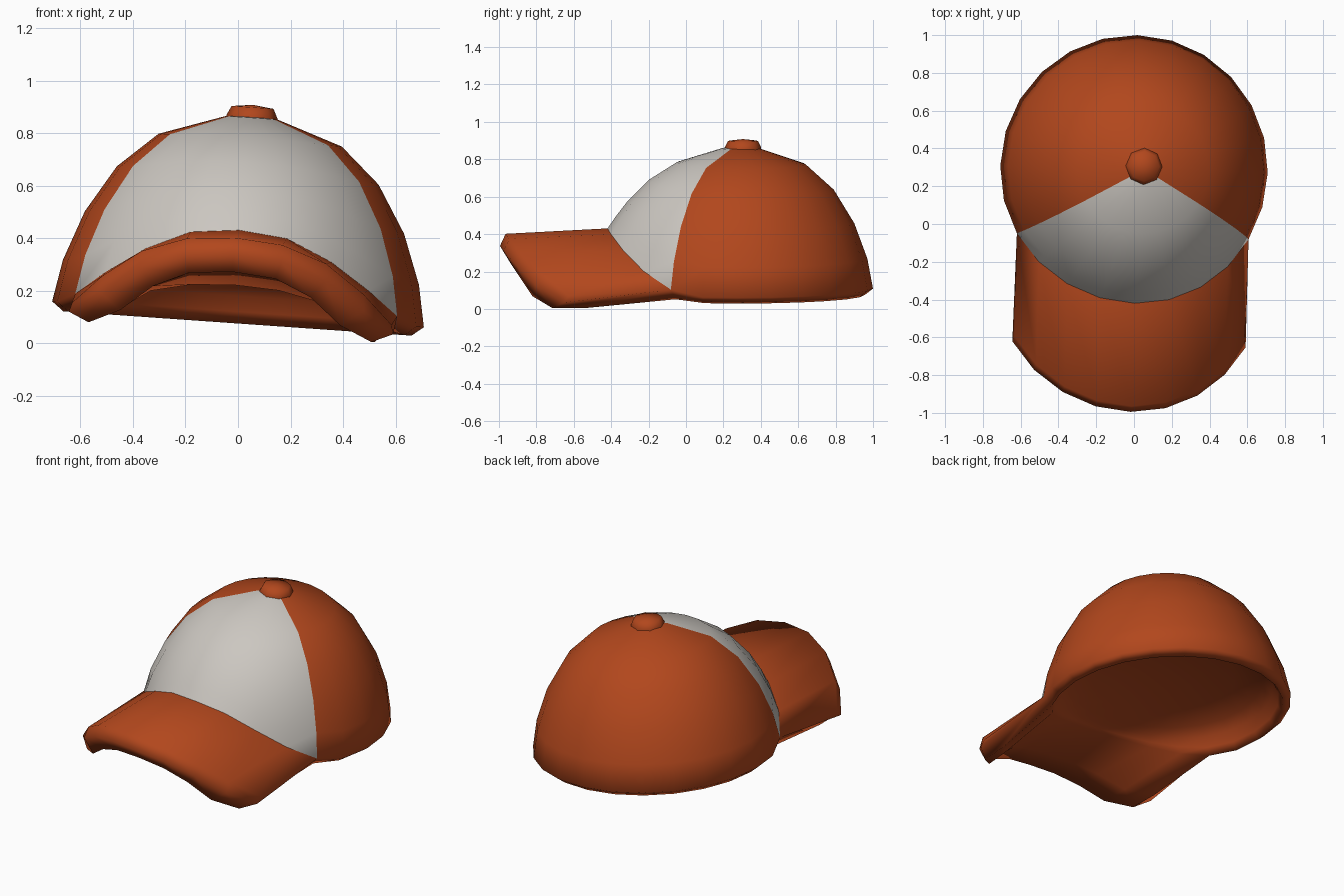
import bpy, bmesh, math
from mathutils import Matrix, Vector

if "Cube" in bpy.data.objects:
    bpy.data.objects.remove(bpy.data.objects["Cube"])

# Flat colours
def material(name, rgb):
    m = bpy.data.materials.new(name)
    m.diffuse_color = (*rgb, 1)
    m.use_nodes = True
    m.node_tree.nodes["Principled BSDF"].inputs["Base Color"].default_value = m.diffuse_color
    return m

ORANGE = material("burnt orange", (0.445, 0.063, 0.012))
GREY = material("light grey", (0.60, 0.57, 0.53))

# The cap leans slightly to its left and is turned a little
CENTRE_Y = 0.29
PLACE = (Matrix.Translation((0, CENTRE_Y, 0.11)) @ Matrix.Rotation(math.radians(4), 4, 'Y')
         @ Matrix.Rotation(math.radians(-1.5), 4, 'Z') @ Matrix.Translation((0, -CENTRE_Y, 0)))


def finish(bm, name, mats):
    bmesh.ops.remove_doubles(bm, verts=bm.verts, dist=1e-4)
    bmesh.ops.recalc_face_normals(bm, faces=bm.faces)
    bm.transform(PLACE)
    for f in bm.faces:
        f.smooth = True
    me = bpy.data.meshes.new(name)
    bm.to_mesh(me)
    bm.free()
    for m in mats:
        me.materials.append(m)
    ob = bpy.data.objects.new(name, me)
    bpy.context.collection.objects.link(ob)
    return ob


def lathe(bm, sides, profile_at, mat_at):
    """Revolve a profile that may change with the angle (0 = front); mat None = no face."""
    rings = []
    for k in range(sides):
        a = 2 * math.pi * k / sides
        rings.append([bm.verts.new((r * math.sin(a), y + CENTRE_Y - r * math.cos(a), z))
                      for r, z, y in profile_at(k)])
    for k in range(sides):
        p, q = rings[k], rings[(k + 1) % sides]
        for i in range(len(p) - 1):
            m = mat_at(k, i)
            if m is not None:
                bm.faces.new((p[i], q[i], q[i + 1], p[i + 1])).material_index = m
    return rings


# Crown: shallow underside centre -> rim -> outside apex
BACK = [(0, .20), (.20, .19), (.40, .16), (.55, .12), (.61, .07), (.64, .01), (.665, -.035),
        (.71, 0), (.68, .16), (.61, .35), (.50, .53), (.35, .665), (.10, .75), (0, .76)]
FRONT = [(0, .20), (.20, .19), (.40, .165), (.52, .14), (.58, .13), (.62, .12), (.64, .11),
         (.71, .32), (.665, .385), (.60, .47), (.49, .58), (.34, .675), (.10, .75), (0, .76)]
RIM = 7
# Front share of the profile every 15 degrees away from the front
SHARE = [1, .94, .70, .39, .11]


def is_front(k):
    return k < 4 or k >= 20


def crown_profile(k):
    d = min(k, 24 - k)
    w = SHARE[d] if d < 5 else 0
    return [(b[0] + (f[0] - b[0]) * w, b[1] + (f[1] - b[1]) * w, 0) for b, f in zip(BACK, FRONT)]


def crown_colour(k, i):
    if is_front(k) and i == RIM - 1:
        return None          # the brim grows from this gap
    return int(is_front(k) and i >= RIM)


bm = bmesh.new()
rings = lathe(bm, 24, crown_profile, crown_colour)

# Brim: the front edge carried forward with a rounded lip, joined to the crown
LIP_TOP = [.29, .275, .215, .11, .0]
LIP_LOW = [(0, -.95, .16), (.165, -.935, .145), (.30, -.885, .085), (.42, -.81, -.015),
           (.54, -.70, -.07)]
SHIFT = 0.57

cols = []
for k in range(-4, 5):
    d, a = abs(k), math.radians(15 * k)
    ring = rings[k % 24]

    def lip(r, s, z):
        return bm.verts.new((r * math.sin(a), CENTRE_Y - s - r * math.cos(a), z))

    low = Vector(LIP_LOW[d])
    low.x *= 1 if k > 0 else -1
    under = low.lerp(ring[RIM - 1].co, 0.27)
    under.z = low.z + (under.z - low.z) * 0.1
    mid = LIP_TOP[d] * 0.5 + low.z * 0.5
    cols.append([ring[RIM], lip(.705, SHIFT - .02, LIP_TOP[d]), lip(.715, SHIFT, mid),
                 bm.verts.new(low), bm.verts.new(under), ring[RIM - 1]])
for p, q in zip(cols, cols[1:]):
    for i in range(5):
        bm.faces.new((p[i], q[i], q[i + 1], p[i + 1]))
    # keep a crisp line where the grey panel meets the brim
    bm.edges.get((p[0], q[0])).smooth = False
for end in (cols[0], cols[-1]):
    bm.faces.new(end[:4])
    bm.faces.new((end[0], end[3], end[4], end[5]))
finish(bm, "crown_and_brim", [ORANGE, GREY])

# Top button: eight-sided knob
bm = bmesh.new()
lathe(bm, 8, lambda k: [(.098, .73, .015), (.097, .755, .015), (.08, .79, .015), (0, .80, .015)],
      lambda k, i: 0)
finish(bm, "top_button", [ORANGE])
